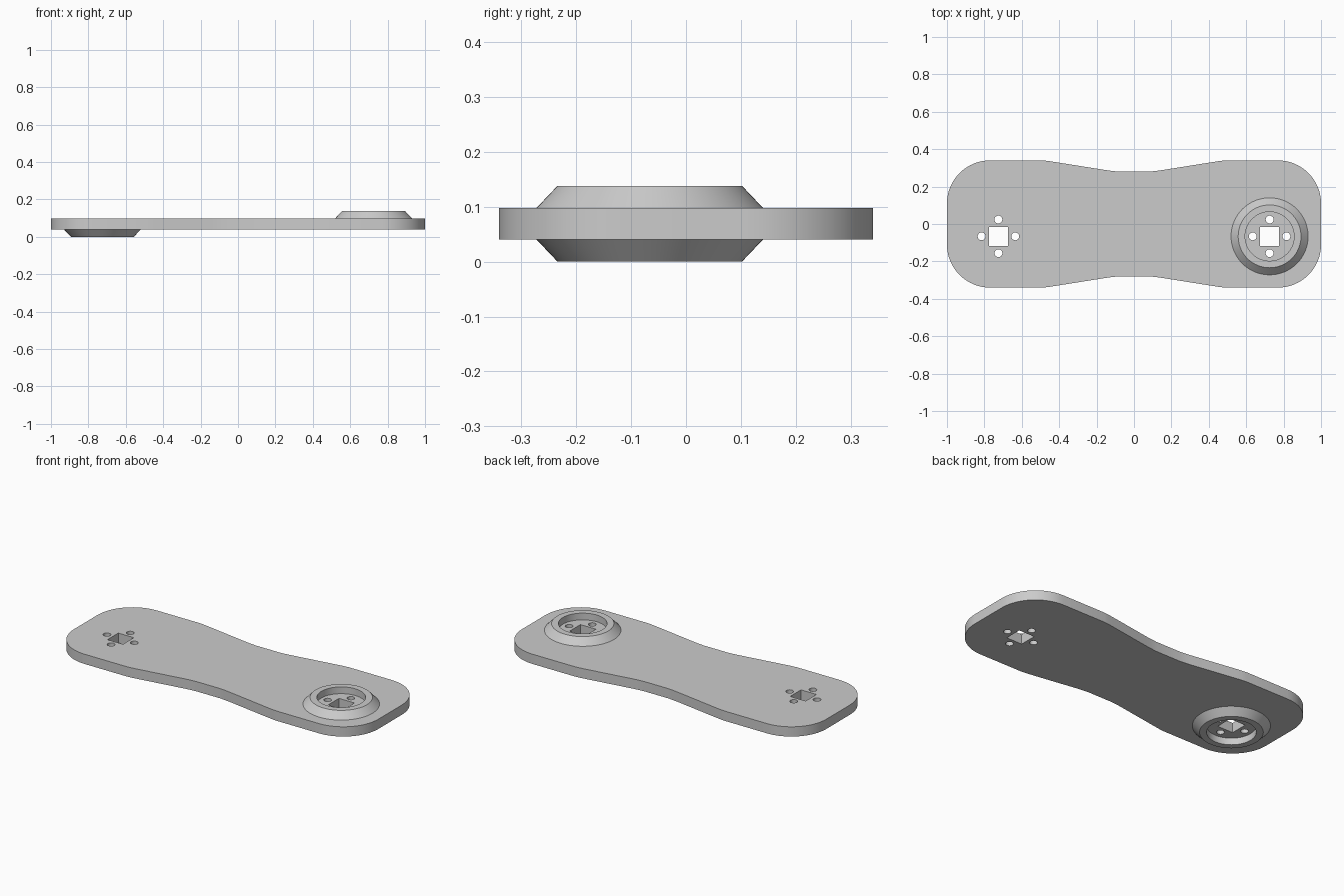
import bpy, bmesh
from math import cos, sin, pi, radians

cube = bpy.data.objects.get("Cube")
if cube:
    bpy.data.objects.remove(cube, do_unlink=True)

grey = bpy.data.materials.new("plain grey")
grey.use_nodes = True
colour = (0.6, 0.6, 0.6, 1)
grey.diffuse_color = colour
grey.node_tree.nodes["Principled BSDF"].inputs["Base Color"].default_value = colour

BOTTOM, TOP, BOSS = 0.04, 0.098, 0.04   # plate faces and boss height
HUB_X, HUB_Y = 0.725, -0.066            # hub centre on each end


def arc(cx, cy, r, start, end, n):
    return [(cx + r * cos(start + (end - start) * i / n),
             cy + r * sin(start + (end - start) * i / n)) for i in range(n + 1)]


def circle(cx, cy, r, n):
    return arc(cx, cy, r, 0, 2 * pi, n)[:-1]


def finish(bm, name):
    bmesh.ops.remove_doubles(bm, verts=bm.verts, dist=1e-5)
    bmesh.ops.recalc_face_normals(bm, faces=bm.faces)
    mesh = bpy.data.meshes.new(name)
    bm.to_mesh(mesh)
    bm.free()
    mesh.materials.append(grey)
    obj = bpy.data.objects.new(name, mesh)
    bpy.context.collection.objects.link(obj)
    bpy.ops.object.select_all(action='DESELECT')
    obj.select_set(True)
    bpy.context.view_layer.objects.active = obj
    bpy.ops.object.shade_smooth_by_angle(angle=radians(30))
    return obj


# Plate outline: one rounded, waisted quarter mirrored to all four
quarter = arc(0.77, 0.11, 0.23, 0, pi / 2, 16)
quarter += [(0.49, 0.34), (0.46, 0.337), (0.42, 0.331),
            (0.15, 0.288), (0.12, 0.284), (0.08, 0.28)]
half = quarter + [(-x, y) for x, y in reversed(quarter)]
loops = [half + [(-x, -y) for x, y in half]]

# Square socket and four pin holes at each end
for side in (-1, 1):
    cx, s = side * HUB_X, 0.051
    loops.append([(cx - s, HUB_Y - s), (cx + s, HUB_Y - s),
                  (cx + s, HUB_Y + s), (cx - s, HUB_Y + s)])
    for dx, dy in ((1, 0), (0, 1), (-1, 0), (0, -1)):
        loops.append(circle(cx + dx * 0.09, HUB_Y + dy * 0.09, 0.021, 24))

# Plate: the flat outline with its holes, extruded upwards
bm = bmesh.new()
for loop in loops:
    verts = [bm.verts.new((x, y, BOTTOM)) for x, y in loop]
    for a, b in zip(verts, verts[1:] + verts[:1]):
        bm.edges.new((a, b))
bmesh.ops.triangle_fill(bm, use_beauty=True, edges=bm.edges[:], normal=(0, 0, 1))
result = bmesh.ops.extrude_face_region(bm, geom=bm.faces[:], use_keep_orig=True)
raised = [g for g in result["geom"] if isinstance(g, bmesh.types.BMVert)]
bmesh.ops.translate(bm, verts=raised, vec=(0, 0, TOP - BOTTOM))
finish(bm, "plate")


# Bosses: a bevelled ring on the top at one end, underneath at the other
def boss(name, cx, base, tip):
    bm = bmesh.new()
    rings = [[bm.verts.new((x, y, z)) for x, y in circle(cx, HUB_Y, r, 64)]
             for r, z in ((0.206, base), (0.168, tip), (0.131, tip), (0.131, base))]
    for low, high in zip(rings, rings[1:]):
        for i in range(len(low)):
            j = (i + 1) % len(low)
            bm.faces.new((low[i], low[j], high[j], high[i]))
    obj = finish(bm, name)
    # Outward direction for the open ring is set by its bevelled flank
    flank = obj.data.polygons[0]
    if flank.normal.x * (flank.center.x - cx) < 0:
        obj.data.flip_normals()


boss("upper_boss", HUB_X, TOP, TOP + BOSS)
boss("lower_boss", -HUB_X, BOTTOM, BOTTOM - BOSS)
